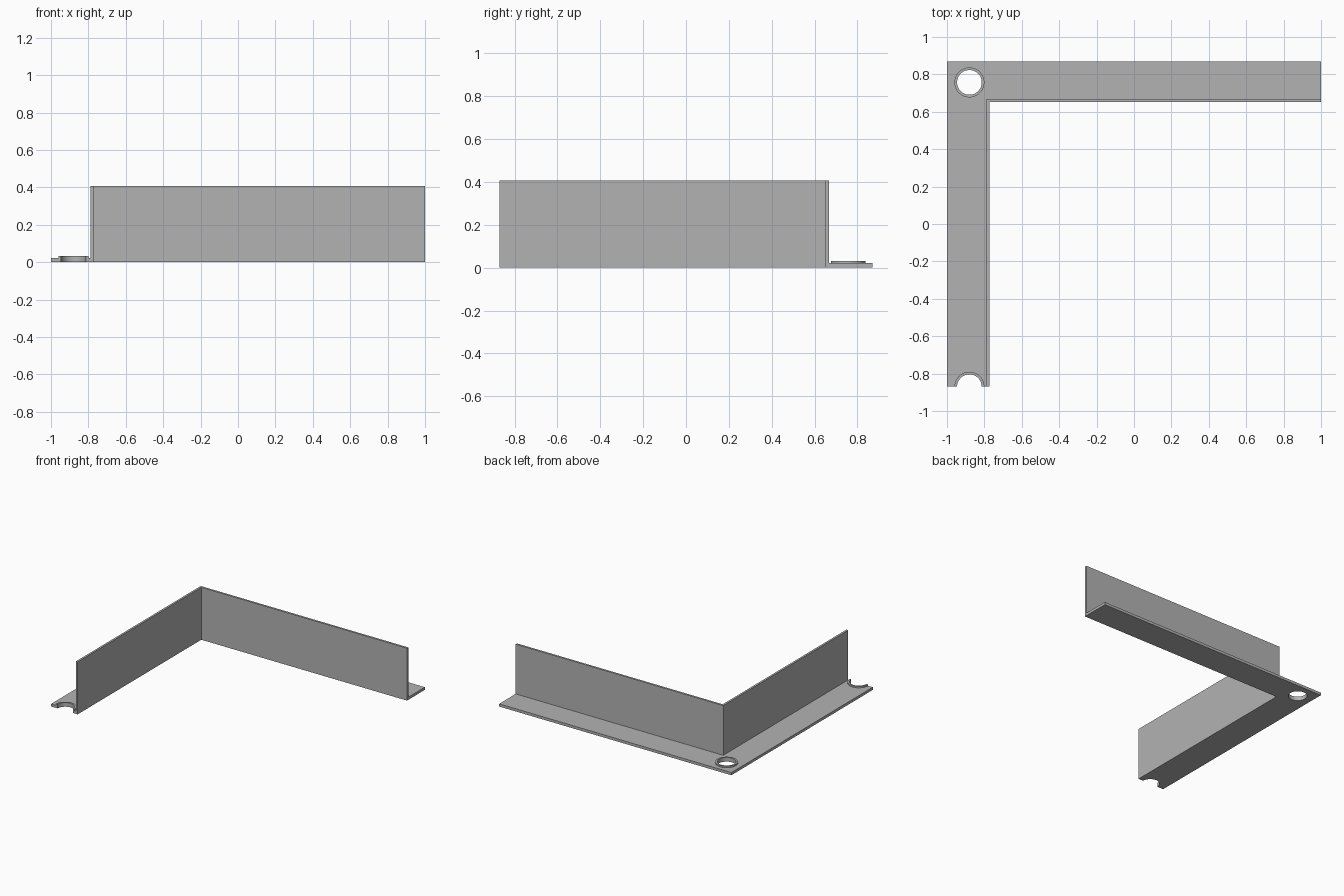
import bpy
from math import cos, sin, pi

cube = bpy.data.objects.get("Cube")
if cube:
    bpy.data.objects.remove(cube, do_unlink=True)

# Overall dimensions
X0, X1, Y0, Y1 = -1.0, 1.0, -0.87, 0.87
INNER_X, INNER_Y = -0.772, 0.651      # inside faces of the walls
WALL = 0.016
FLANGE_H, LIP_H, WALL_H = 0.021, 0.032, 0.408
HOLE_X, HOLE_Y = -0.88, 0.757
R_IN, R_OUT = 0.066, 0.08

GREY = (0.45, 0.45, 0.45, 1.0)
mat = bpy.data.materials.new("plain grey")
mat.use_nodes = True
mat.diffuse_color = GREY
mat.node_tree.nodes["Principled BSDF"].inputs["Base Color"].default_value = GREY


def arc(cx, cy, r, start, end, steps):
    angles = [start + (end - start) * i / steps for i in range(steps + 1)]
    return [(cx + r * cos(a), cy + r * sin(a)) for a in angles]


def circle(cx, cy, r):
    return arc(cx, cy, r, 0, 2 * pi, 48)[:-1]


def plate(name, loops, z0, z1):
    """Extrude closed outlines (later loops are holes) from z0 to z1."""
    curve = bpy.data.curves.new(name, 'CURVE')
    curve.dimensions = '2D'
    curve.fill_mode = 'BOTH'
    curve.extrude = (z1 - z0) / 2
    for loop in loops:
        spline = curve.splines.new('POLY')
        spline.points.add(len(loop) - 1)
        for point, (x, y) in zip(spline.points, loop):
            point.co = (x, y, 0, 1)
        spline.use_cyclic_u = True
    obj = bpy.data.objects.new(name, curve)
    bpy.context.collection.objects.link(obj)
    obj.location.z = (z0 + z1) / 2
    curve.materials.append(mat)
    bpy.ops.object.select_all(action='DESELECT')
    obj.select_set(True)
    bpy.context.view_layer.objects.active = obj
    bpy.ops.object.convert(target='MESH')
    obj = bpy.context.object
    bpy.ops.object.shade_smooth_by_angle(angle=pi / 6)
    return obj


# L-shaped flange with a corner hole and a half-round end notch
wall_x, wall_y = INNER_X - WALL, INNER_Y + WALL
notch = arc(HOLE_X, Y0, R_IN, pi, 0, 24)
flange = [(X0, Y1), (X0, Y0)] + notch + [
    (wall_x, Y0), (wall_x, wall_y), (X1, wall_y), (X1, Y1)]
plate("flange", [flange, circle(HOLE_X, HOLE_Y, R_IN)], 0, FLANGE_H)

# Upright walls meeting at the corner
walls = [(wall_x, Y0), (INNER_X, Y0), (INNER_X, INNER_Y), (X1, INNER_Y),
         (X1, wall_y), (wall_x, wall_y)]
plate("corner_wall", [walls], 0, WALL_H)

# Raised lips around the hole and the notch
plate("hole_lip", [circle(HOLE_X, HOLE_Y, R_OUT), circle(HOLE_X, HOLE_Y, R_IN)],
      FLANGE_H, LIP_H)
half_lip = arc(HOLE_X, Y0, R_OUT, 0, pi, 24) + notch
plate("notch_lip", [half_lip], FLANGE_H, LIP_H)
